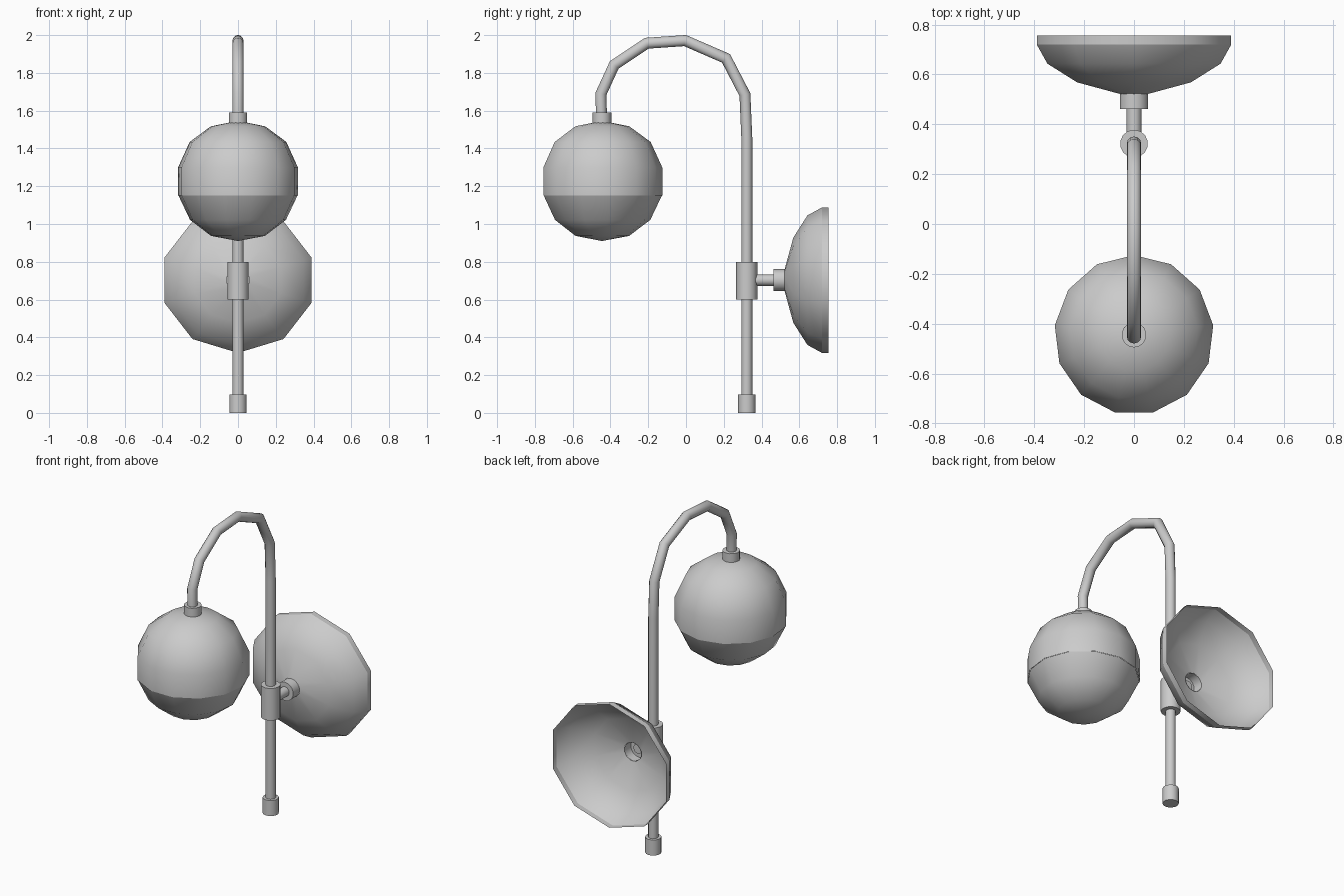
import bpy, bmesh, math
from mathutils import Vector

if "Cube" in bpy.data.objects:
    bpy.data.objects.remove(bpy.data.objects["Cube"])

POST_Y, GLOBE_Y, ARM_Z = 0.322, -0.445, 0.7025


def finish(name, bm, angle):
    bmesh.ops.recalc_face_normals(bm, faces=bm.faces)
    mesh = bpy.data.meshes.new(name)
    bm.to_mesh(mesh)
    bm.free()
    ob = bpy.data.objects.new(name, mesh)
    bpy.context.collection.objects.link(ob)
    bpy.ops.object.select_all(action='DESELECT')
    ob.select_set(True)
    bpy.context.view_layer.objects.active = ob
    bpy.ops.object.shade_smooth_by_angle(angle=math.radians(angle))
    return ob


def sweep(rings, place, name, n, angle=45, cap=True):
    """Bridge n-sided rings; place(ring, angle) gives each point."""
    bm = bmesh.new()
    loops = [[bm.verts.new(place(r, 2 * math.pi * i / n)) for i in range(n)] for r in rings]
    for a, b in zip(loops, loops[1:]):
        for i in range(n):
            j = (i + 1) % n
            bm.faces.new((a[i], a[j], b[j], b[i]))
    if cap:
        bm.faces.new(loops[0])
        bm.faces.new(loops[-1])
    bmesh.ops.remove_doubles(bm, verts=bm.verts, dist=1e-5)
    return finish(name, bm, angle)


def upright(name, y, profile, n=14, **kw):
    # profile of (radius, z), turned about a vertical axis at y
    return sweep(profile, lambda r, a: (r[0] * math.sin(a), y + r[0] * math.cos(a), r[1]),
                 name, n, **kw)


def level(name, profile, n=14, sx=1.0, **kw):
    # profile of (radius, y), turned about the horizontal arm axis
    return sweep(profile, lambda r, a: (sx * r[0] * math.sin(a), r[1], ARM_Z + r[0] * math.cos(a)),
                 name, n, **kw)


# Bent pipe: straight post, then an arch over to the globe
path = [Vector((0, y, z)) for y, z in [
    (0.322, 0.05), (0.322, 1.455), (0.312, 1.685), (0.212, 1.877), (-0.005, 1.971),
    (-0.208, 1.957), (-0.38, 1.842), (-0.45, 1.69), (-0.447, 1.53)]]
dirs = [(b - a).normalized() for a, b in zip(path, path[1:])]
frames = []
for i, p in enumerate(path):
    d0, d1 = dirs[max(i - 1, 0)], dirs[min(i, len(dirs) - 1)]
    t = (d0 + d1).normalized()
    frames.append((p, Vector((1, 0, 0)).cross(t), 1 / t.dot(d0)))  # mitred joints
PIPE_R = 0.029
sweep(frames, lambda f, a: f[0] + Vector((PIPE_R * math.sin(a), 0, 0))
      + f[1] * PIPE_R * f[2] * math.cos(a), "bent_pipe", 12, angle=55)

# Fittings on the pipe
upright("foot_cap", POST_Y, [(0.046, 0.0), (0.046, 0.097)])
upright("post_collar", POST_Y, [(0.056, 0.6), (0.056, 0.8)])
upright("globe_socket", GLOBE_Y, [(0.05, 1.53), (0.05, 1.59)])

# Globe: upper shade and lower diffuser
upright("globe_upper", GLOBE_Y,
        [(0.32, 1.152), (0.32, 1.298), (0.258, 1.434), (0.145, 1.517), (0.0, 1.546)],
        n=13, cap=False)
upright("globe_lower", GLOBE_Y,
        [(0.318, 1.152), (0.256, 1.022), (0.144, 0.937), (0.0, 0.91)],
        n=13, cap=False)

# Wall arm and hollow boss
level("wall_arm", [(0.03, POST_Y), (0.03, 0.475)])
level("dish_boss", [(0.03, 0.462), (0.058, 0.462), (0.058, 0.524)], cap=False)

# Ten-sided open wall dish, with a straight rim
level("wall_dish", [(0.057, 0.522), (0.225, 0.568), (0.343, 0.643), (0.385, 0.72)],
      n=10, sx=1.065, cap=False, angle=60)
level("dish_rim", [(0.385, 0.72), (0.385, 0.755)], n=10, sx=1.065, cap=False, angle=60)
